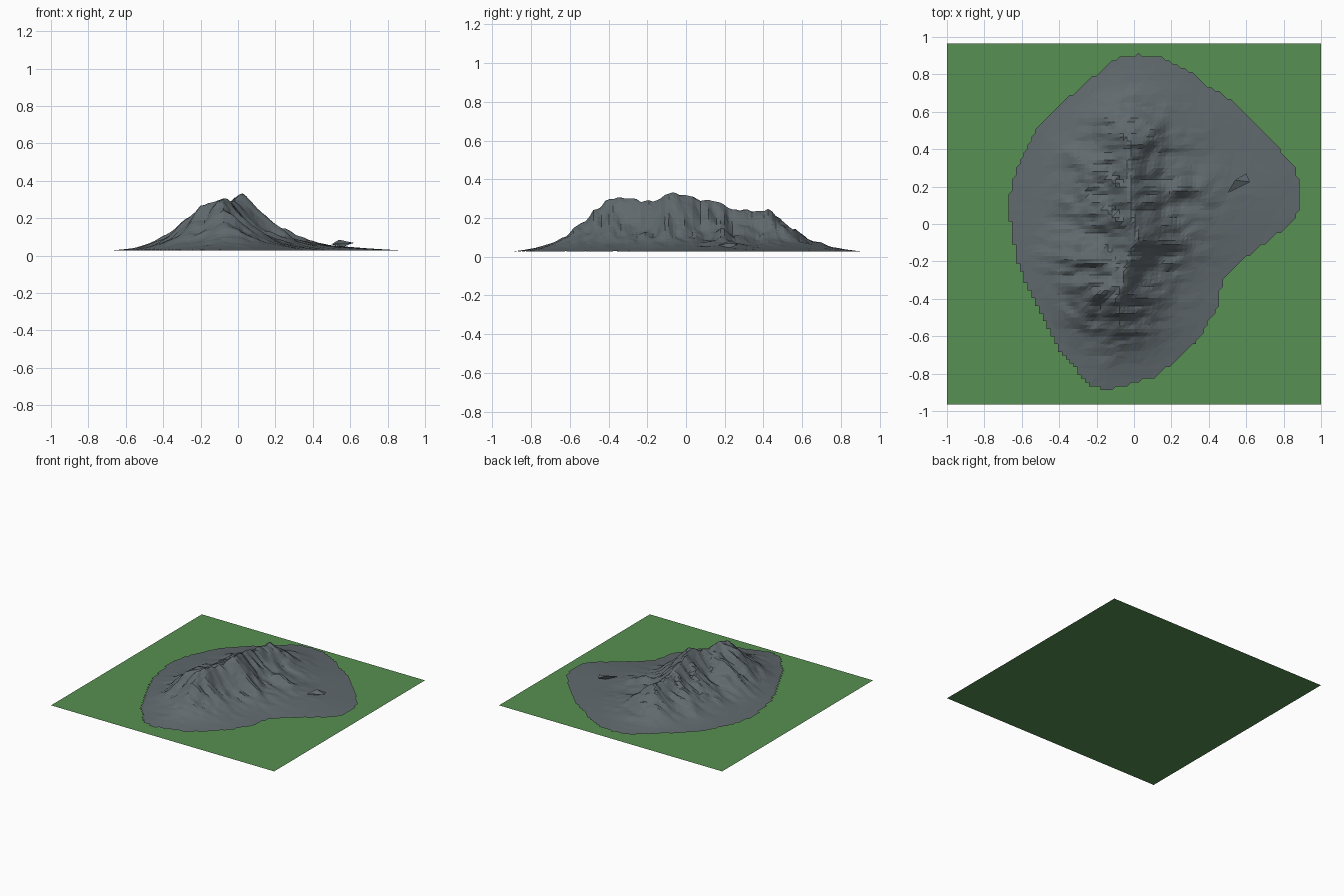
import bpy, bmesh, math
from mathutils import Vector, noise

if "Cube" in bpy.data.objects:
    bpy.data.objects.remove(bpy.data.objects["Cube"])

BASE = 0.027   # height of the open rim of the rock
STEP = 0.0205  # terrain grid spacing

def material(name, rgb):
    m = bpy.data.materials.new(name)
    m.diffuse_color = (*rgb, 1)
    m.use_nodes = True
    m.node_tree.nodes["Principled BSDF"].inputs["Base Color"].default_value = m.diffuse_color
    return m

def add_object(name, bm, mat):
    mesh = bpy.data.meshes.new(name)
    bm.to_mesh(mesh)
    bm.free()
    mesh.materials.append(mat)
    ob = bpy.data.objects.new(name, mesh)
    bpy.context.collection.objects.link(ob)
    return ob

grass = material("grass green", (0.095, 0.28, 0.085))
rock = material("slate grey", (0.118, 0.142, 0.153))

# rim of the mountain seen from above
RIM = [Vector(p) for p in (
    (-.08, .90), (.02, .91), (.12, .90), (.22, .86), (.30, .82), (.38, .75), (.51, .67),
    (.66, .52), (.78, .40), (.87, .29), (.895, .18), (.88, .06), (.84, .0), (.72, -.09),
    (.50, -.26), (.47, -.34), (.46, -.43), (.34, -.63), (.2, -.75), (.11, -.82),
    (-.02, -.86), (-.15, -.895), (-.24, -.87), (-.40, -.69), (-.49, -.52), (-.57, -.35),
    (-.63, -.2), (-.68, .07), (-.66, .22), (-.61, .34), (-.53, .51), (-.35, .68))]

# crest line and side spurs: x, y, height
RIDGES = (
    ((-.02, .55, .14), (-.02, .43, .235), (-.03, .28, .25), (-.02, .15, .285), (-.01, .04, .305),
     (.02, -.06, .338), (-.02, -.16, .29), (-.06, -.28, .295), (-.09, -.40, .305), (-.07, -.53, .18)),
    ((-.07, -.33, .30), (-.20, -.37, .275), (-.27, -.45, .18)),
    ((-.05, -.24, .28), (-.22, -.21, .235), (-.38, -.20, .12)),
    ((.02, -.06, .33), (-.13, .06, .22), (-.26, .15, .13)),
    ((-.02, .18, .28), (-.15, .25, .19), (-.30, .34, .10)),
    ((-.02, .42, .24), (-.10, .52, .17), (-.16, .62, .10)),
    ((-.02, .19, .27), (.15, .19, .15), (.32, .17, .10)),
    ((.02, -.06, .32), (.13, -.09, .20), (.24, -.13, .12)),
)
SEGMENTS = [(Vector(a), Vector(b)) for r in RIDGES for a, b in zip(r, r[1:])]

def closest(p, a, b):
    """distance and parameter of p on segment a-b (plan view)"""
    d = b.xy - a.xy
    t = max(0, min(1, (p - a.xy).dot(d) / d.length_squared))
    return (p - a.xy - d * t).length, t

def rim_distance(p):
    """signed distance to the rim, positive inside"""
    inside, dist = False, 9
    for i, b in enumerate(RIM):
        a = RIM[i - 1]
        dist = min(dist, closest(p, a, b)[0])
        if (a.y > p.y) != (b.y > p.y) and p.x < a.x + (p.y - a.y) / (b.y - a.y) * (b.x - a.x):
            inside = not inside
    return dist if inside else -dist

def height(p, edge):
    best = 0
    for a, b in SEGMENTS:
        d, t = closest(p, a, b)
        fall = .72 * math.exp(-(d / .14) ** 1.35) + .28 * math.exp(-(d / .45) ** 1.2)
        best = max(best, (a.z + (b.z - a.z) * t - BASE) * fall)
    t = max(0, min(1, edge / .38))
    h = best * (1 - (1 - t) ** 2)
    # gullies running down from the crest
    n = noise.noise(Vector((p.x * 5, p.y * 15, 3))) + .6 * noise.noise(Vector((p.x * 14, p.y * 22, 7)))
    k = h / .3
    return BASE + h + n * .26 * k * (1 - k) * min(1, h / .08) * .5 + n * .008 * k

# mountain: triangulated height field cut to the rim
bm = bmesh.new()
nx, ny = int(2 / STEP), int(1.92 / STEP)
points = {}
for i in range(nx):
    for j in range(ny):
        p = Vector((-1 + i * STEP, -.95 + j * STEP))
        e = rim_distance(p)
        if e > -.006:
            points[i, j] = bm.verts.new((p.x, p.y, height(p, e)))
for i, j in list(points):
    quad = [points.get(k) for k in ((i, j), (i + 1, j), (i + 1, j + 1), (i, j + 1))]
    if all(quad):
        for tri in ((0, 1, 2), (0, 2, 3)):
            bm.faces.new([quad[k] for k in tri])
    elif sum(v is not None for v in quad) == 3:
        bm.faces.new([v for v in quad if v])
bmesh.ops.delete(bm, geom=[v for v in bm.verts if not v.link_faces], context='VERTS')
mountain = add_object("mountain", bm, rock)
dec = mountain.modifiers.new("facets", 'DECIMATE')
dec.ratio = 0.45

# small rock outcrop on the east apron
bm = bmesh.new()
outcrop = [bm.verts.new(v) for v in ((.50, .165, .06), (.62, .225, .068), (.60, .27, .062), (.54, .235, .085))]
foot = bm.verts.new((.56, .225, .045))
bm.faces.new((outcrop[0], outcrop[1], outcrop[3]))
bm.faces.new((outcrop[1], outcrop[2], outcrop[3]))
for a, b in ((2, 3), (3, 0)):
    bm.faces.new((outcrop[b], outcrop[a], foot))
add_object("rock_outcrop", bm, rock)

# flat grass field
bm = bmesh.new()
bm.faces.new([bm.verts.new((x, y, 0)) for x, y in ((-1, -.965), (1, -.965), (1, .965), (-1, .965))])
add_object("grass_field", bm, grass)
